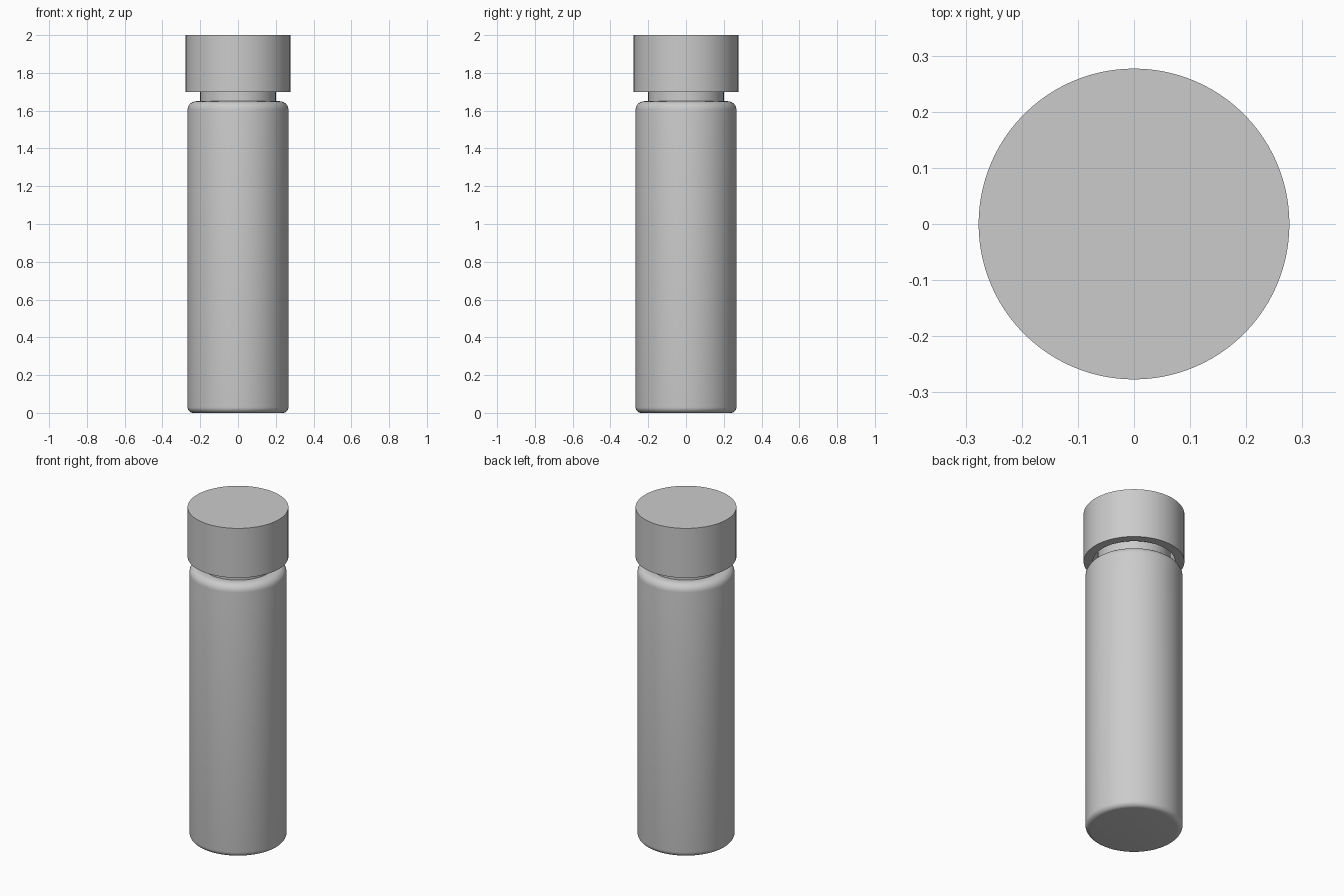
import bpy, bmesh, math

cube = bpy.data.objects.get("Cube")
if cube:
    bpy.data.objects.remove(cube, do_unlink=True)

grey = bpy.data.materials.new("plain_grey")
grey.use_nodes = True
colour = (0.6, 0.6, 0.6, 1)
grey.diffuse_color = colour
grey.node_tree.nodes["Principled BSDF"].inputs["Base Color"].default_value = colour


def corner(cx, cz, r, start, steps=6):
    """Quarter-circle of profile points, counter-clockwise from start degrees."""
    angles = [math.radians(start + 90 * i / steps) for i in range(steps + 1)]
    return [(cx + r * math.cos(a), cz + r * math.sin(a)) for a in angles]


def lathe(name, profile, sides=96):
    """Spin a (radius, height) profile about z; flat caps close both ends."""
    bm = bmesh.new()
    rings = []
    for r, z in profile:
        rings.append([bm.verts.new((r * math.cos(math.tau * i / sides),
                                    r * math.sin(math.tau * i / sides), z))
                      for i in range(sides)])
    for low, high in zip(rings, rings[1:]):
        for i in range(sides):
            j = (i + 1) % sides
            bm.faces.new((low[i], low[j], high[j], high[i]))
    bm.faces.new(rings[0])
    bm.faces.new(rings[-1])
    bmesh.ops.recalc_face_normals(bm, faces=bm.faces)
    mesh = bpy.data.meshes.new(name)
    bm.to_mesh(mesh)
    bm.free()
    mesh.materials.append(grey)
    obj = bpy.data.objects.new(name, mesh)
    bpy.context.collection.objects.link(obj)
    bpy.ops.object.select_all(action="DESELECT")
    obj.select_set(True)
    bpy.context.view_layer.objects.active = obj
    bpy.ops.object.shade_smooth_by_angle(angle=math.radians(35))
    return obj


# Bottle with rounded base and shoulder, rising into a narrow neck
body_r, neck_r, shoulder_z = 0.267, 0.2, 1.65
base_round, top_round = 0.03, 0.045
lathe("bottle", corner(body_r - base_round, base_round, base_round, -90)
      + corner(body_r - top_round, shoulder_z - top_round, top_round, 0)
      + [(neck_r, shoulder_z), (neck_r, 1.95)])

# Hollow cap: inner ceiling, inner wall, rim, outer wall, flat top
cap_r, bore_r = 0.277, 0.226
lathe("cap", [(bore_r, 1.95), (bore_r, 1.7), (cap_r, 1.7), (cap_r, 2.0)])
